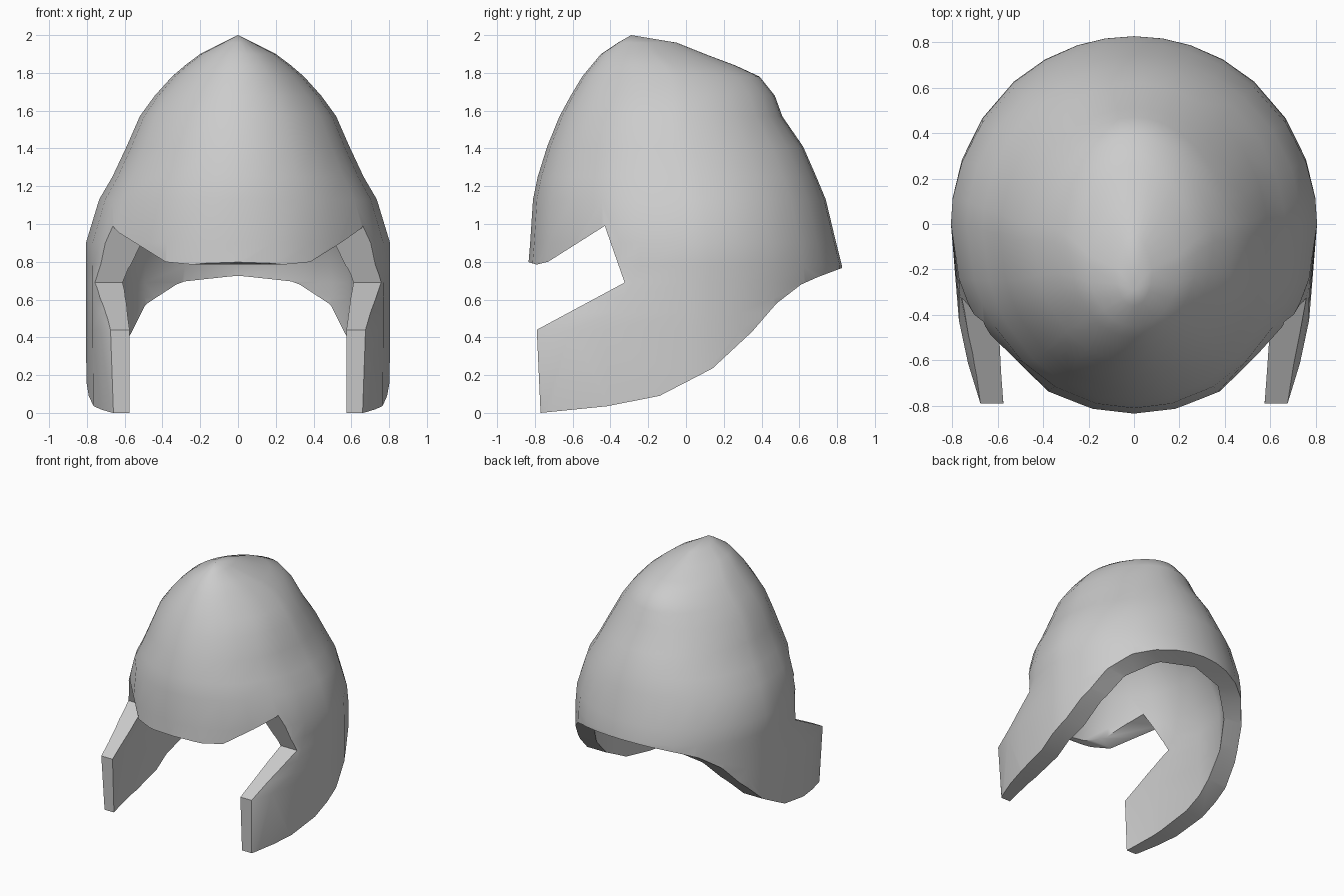
import bpy, bmesh, math

cube = bpy.data.objects.get("Cube")
if cube:
    bpy.data.objects.remove(cube, do_unlink=True)


def add_object(name, bm):
    bmesh.ops.recalc_face_normals(bm, faces=bm.faces)
    mesh = bpy.data.meshes.new(name)
    bm.to_mesh(mesh)
    bm.free()
    obj = bpy.data.objects.new(name, mesh)
    bpy.context.collection.objects.link(obj)
    return obj


def loft(name, half_angles, levels, apex):
    """Stack egg-shaped rings (z, half width, front y, back y, centre y) under a point.
    Angles run from the front to the back and are mirrored."""
    angles = half_angles + [360 - a for a in half_angles[-2:0:-1]]
    count = len(angles)
    bm = bmesh.new()
    rings = []
    for z, width, front, back, mid in levels:
        pinch = 0.2 * max(z - 1.3, 0)      # the crown narrows to a ridge at the back
        ring = []
        for angle in angles:
            s, c = math.sin(math.radians(angle)), -math.cos(math.radians(angle))
            if z < 1 and angle in (42, 318):   # flat facets beside the brow
                s, c = s * 0.968, c * 0.968
            reach = (back - mid) if c > 0 else (mid - front)
            ring.append(bm.verts.new((width * s * (1 - pinch * max(c, 0)), mid + reach * c, z)))
        rings.append(ring)
    for low, high in zip(rings, rings[1:]):
        for i in range(count):
            j = (i + 1) % count
            bm.faces.new((low[i], low[j], high[j], high[i]))
    bm.faces.new(rings[0])
    tip = bm.verts.new(apex)
    for i in range(count):
        bm.faces.new((rings[-1][i], rings[-1][(i + 1) % count], tip))
    return add_object(name, bm)


def prism(name, outline, half_width):
    """Extrude a side outline (y, z) across the width."""
    bm = bmesh.new()
    face = bm.faces.new([bm.verts.new((-half_width, y, z)) for y, z in outline])
    moved = bmesh.ops.extrude_face_region(bm, geom=[face])["geom"]
    verts = [v for v in moved if isinstance(v, bmesh.types.BMVert)]
    bmesh.ops.translate(bm, verts=verts, vec=(2 * half_width, 0, 0))
    return add_object(name, bm)


def boolean(target, cutter, operation):
    mod = target.modifiers.new(operation.lower(), "BOOLEAN")
    mod.operation = operation
    mod.solver = "EXACT"
    mod.object = cutter
    bpy.ops.object.modifier_apply(modifier=mod.name)
    bpy.data.objects.remove(cutter, do_unlink=True)


# Outer dome, opening into long cheek walls at the bottom
helmet = loft("helmet_shell", [0, 13, 28, 42, 57, 65, 73, 90, 98, 110, 124, 139, 151, 162, 171, 180], [
    (-0.1, 0.80, -1.36, 0.83, 0), (0.44, 0.805, -1.45, 0.83, 0),
    (0.53, 0.805, -1.28, 0.83, 0), (0.61, 0.805, -1.13, 0.83, 0),
    (0.69, 0.805, -0.98, 0.83, 0),
    (0.78, 0.805, -0.835, 0.825, 0), (0.9, 0.805, -0.825, 0.795, 0),
    (1.13, 0.735, -0.81, 0.74, -0.01), (1.25, 0.665, -0.785, 0.69, -0.03),
    (1.41, 0.59, -0.735, 0.62, -0.05), (1.57, 0.52, -0.67, 0.51, -0.07),
    (1.68, 0.44, -0.61, 0.47, -0.07), (1.78, 0.35, -0.55, 0.39, -0.08),
    (1.84, 0.28, -0.5, 0.26, -0.12), (1.9, 0.2, -0.45, 0.1, -0.18),
    (1.96, 0.08, -0.36, -0.05, -0.22)], (0, -0.29, 2))

# Inner hollow, meeting the brow in a thin edge and closing in above it
hollow = loft("hollow", [0, 13, 28, 42, 57, 65, 73, 90, 115, 130, 154, 180], [
    (-0.2, 0.64, -1.75, 0.73, 0), (0.44, 0.645, -1.75, 0.73, 0),
    (0.61, 0.645, -1.27, 0.725, 0), (0.69, 0.645, -1.03, 0.72, 0),
    (0.78, 0.64, -0.785, 0.71, 0), (0.9, 0.61, -0.73, 0.66, 0),
    (1.13, 0.54, -0.64, 0.56, -0.01), (1.4, 0.37, -0.47, 0.38, -0.05)], (0, -0.1, 1.65))

# Side outline with the face notch and the sweeping neck rim
outline = prism("outline", [
    (-0.95, 0.84), (-0.83, 0.797), (-0.79, 0.785), (-0.73, 0.80), (-0.43, 0.99),
    (-0.325, 0.69), (-0.79, 0.44), (-0.77, 0), (-0.42, 0.035), (-0.14, 0.09),
    (0.14, 0.235), (0.35, 0.43), (0.48, 0.58), (0.61, 0.68), (0.7, 0.72),
    (0.82, 0.765), (1, 0.82), (1, 2.2), (-0.95, 2.2)], 1.2)

bpy.ops.object.select_all(action="DESELECT")
bpy.context.view_layer.objects.active = helmet
helmet.select_set(True)
boolean(helmet, hollow, "DIFFERENCE")
boolean(helmet, outline, "INTERSECT")
bpy.ops.object.shade_smooth_by_angle(angle=math.radians(45))

# Plain grey surface
grey = bpy.data.materials.new("plain_grey")
grey.use_nodes = True
colour = (0.6, 0.6, 0.6, 1)
grey.diffuse_color = colour
grey.node_tree.nodes["Principled BSDF"].inputs["Base Color"].default_value = colour
helmet.data.materials.clear()
helmet.data.materials.append(grey)
